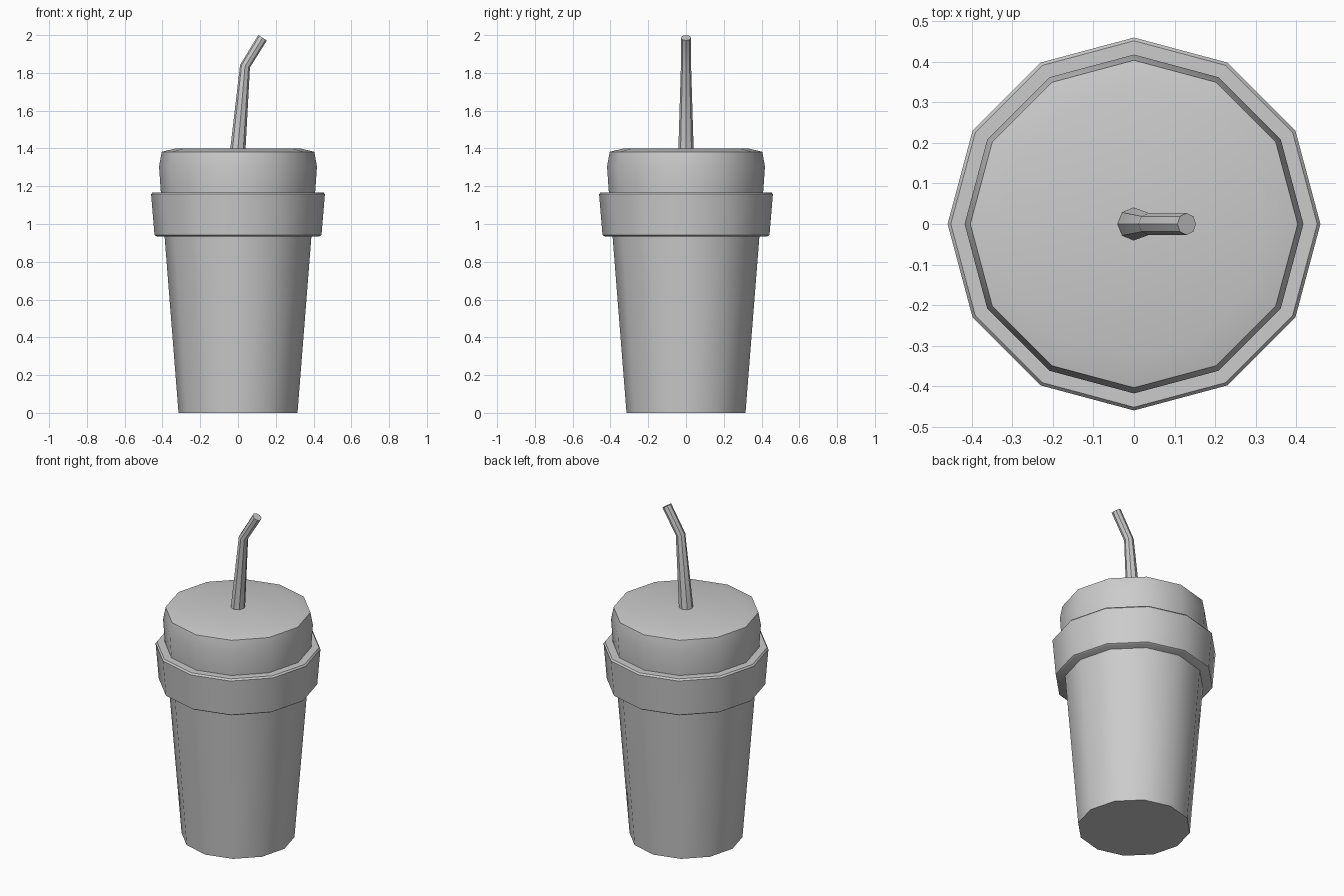
import bpy, bmesh
from math import sin, cos, pi, radians
from mathutils import Vector

if "Cube" in bpy.data.objects:
    bpy.data.objects.remove(bpy.data.objects["Cube"])


def loft(name, rings, caps=True):
    """Skin a list of vertex rings and cap both ends."""
    bm = bmesh.new()
    loops = [[bm.verts.new(p) for p in ring] for ring in rings]
    n = len(loops[0])
    for a, b in zip(loops, loops[1:]):
        for i in range(n):
            j = (i + 1) % n
            bm.faces.new((a[i], a[j], b[j], b[i]))
    if caps:
        bm.faces.new(loops[0][::-1])
        bm.faces.new(loops[-1])
    bmesh.ops.recalc_face_normals(bm, faces=bm.faces)
    mesh = bpy.data.meshes.new(name)
    bm.to_mesh(mesh)
    bm.free()
    obj = bpy.data.objects.new(name, mesh)
    bpy.context.collection.objects.link(obj)
    bpy.ops.object.select_all(action='DESELECT')
    obj.select_set(True)
    bpy.context.view_layer.objects.active = obj
    bpy.ops.object.shade_smooth_by_angle(angle=radians(38))
    return obj


def ring(center, r, n, u=Vector((1, 0, 0)), v=Vector((0, 1, 0))):
    return [Vector(center) + u * r * cos(2 * pi * i / n) + v * r * sin(2 * pi * i / n)
            for i in range(n)]


def lathe(name, profile, n=12):
    return loft(name, [ring((0, 0, z), r, n) for r, z in profile])


# tapered cup body
lathe("cup_body", [(0.315, 0), (0.39, 0.95)])

# wide lid rim
lathe("lid_rim", [(0.432, 0.935), (0.442, 0.942), (0.46, 1.158), (0.452, 1.168), (0.40, 1.168)])

# lid with a slightly domed top
lathe("lid_top", [(0.408, 1.16), (0.418, 1.305), (0.404, 1.382), (0.33, 1.4)])

# bent straw: (x, z, radius, tilt of the cross-section from vertical)
path = [(-0.002, 1.38, 0.041, 0), (0.037, 1.835, 0.027, radians(14)),
        (0.13, 1.986, 0.027, radians(31.6))]
loft("straw", [ring((x, 0, z), r, 8, Vector((cos(t), 0, -sin(t))))
               for x, z, r, t in path])
